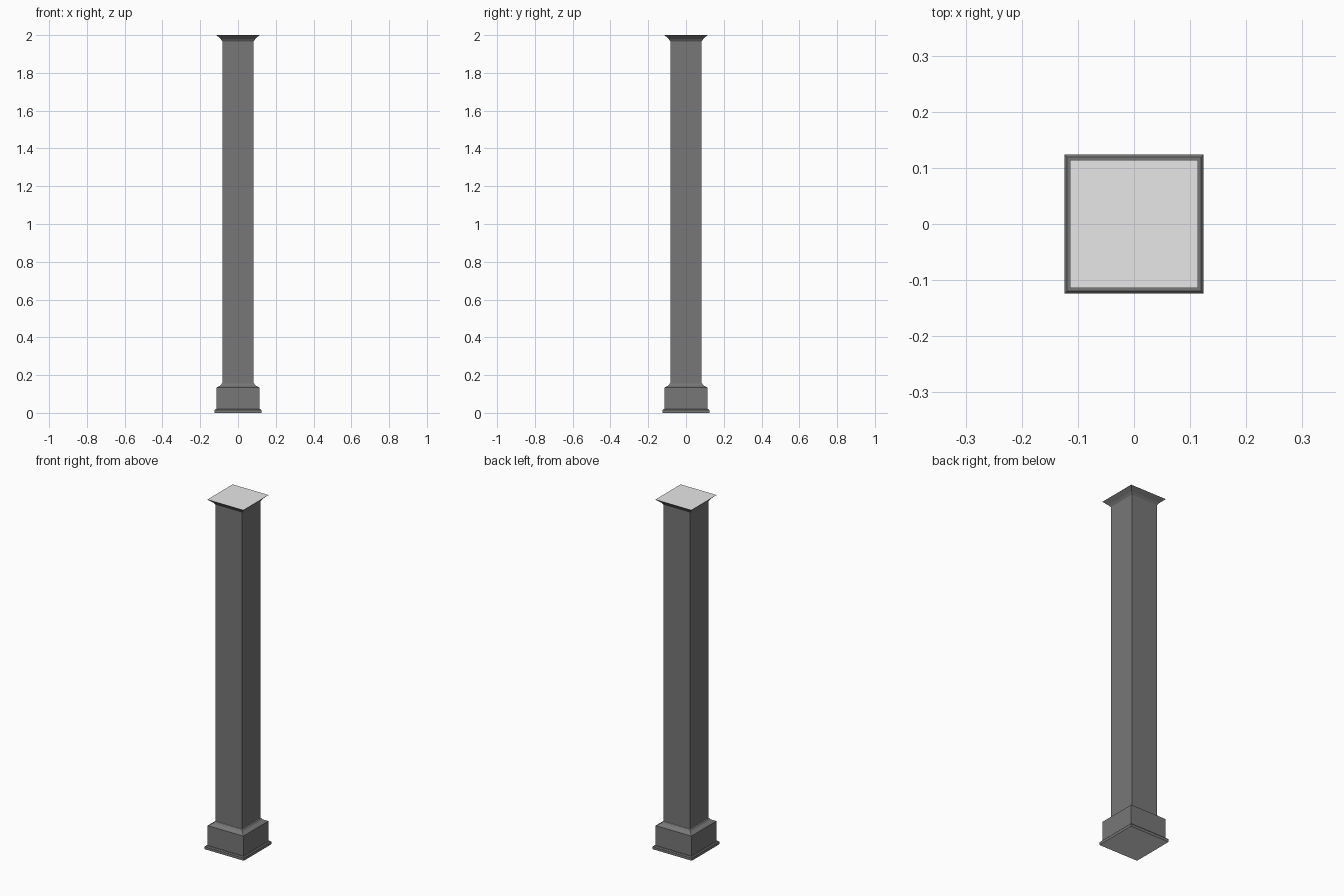
import bpy, bmesh

if "Cube" in bpy.data.objects:
    bpy.data.objects.remove(bpy.data.objects["Cube"])


def material(name, value):
    mat = bpy.data.materials.new(name)
    mat.diffuse_color = (value, value, value, 1)
    mat.use_nodes = True
    mat.node_tree.nodes["Principled BSDF"].inputs["Base Color"].default_value = mat.diffuse_color
    return mat


dark = material("dark_grey", 0.185)
light = material("light_grey", 0.8)


def square_stack(name, profile):
    """Closed solid from square rings (half width, z); dark sides, light ends."""
    bm = bmesh.new()
    rings = [[bm.verts.new((sx * h, sy * h, z))
              for sx, sy in ((-1, -1), (1, -1), (1, 1), (-1, 1))]
             for h, z in profile]
    for a, b in zip(rings, rings[1:]):
        for i in range(4):
            j = (i + 1) % 4
            bm.faces.new((a[i], a[j], b[j], b[i]))
    for end in (rings[0][::-1], rings[-1]):
        bm.faces.new(end).material_index = 1
    mesh = bpy.data.meshes.new(name)
    bm.to_mesh(mesh)
    bm.free()
    mesh.materials.append(dark)
    mesh.materials.append(light)
    obj = bpy.data.objects.new(name, mesh)
    bpy.context.collection.objects.link(obj)
    return obj


# Skirting at the foot, with a small chamfer on its upper edge
square_stack("plinth", [(0.124, 0), (0.124, 0.015), (0.119, 0.02), (0.112, 0.02)])
# Base block with sloped shoulder
square_stack("base_block", [(0.113, 0.001), (0.113, 0.134), (0.092, 0.146), (0.086, 0.155)])
# Plain square shaft
square_stack("shaft", [(0.083, 0.13), (0.083, 1.98)])
# Flared capital
square_stack("capital", [(0.083, 1.967), (0.092, 1.98), (0.114, 2.0)])
